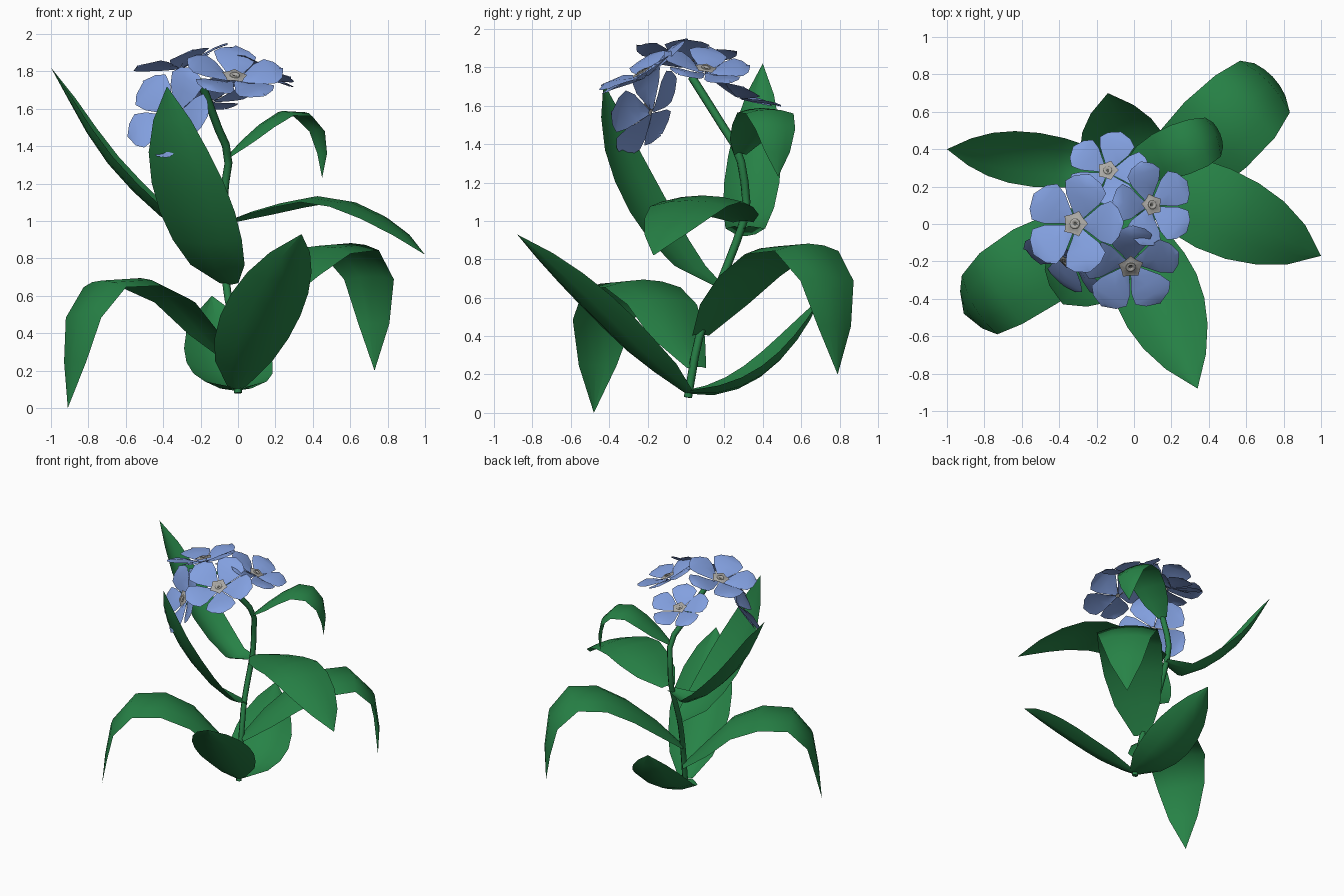
import bpy, math
from mathutils import Vector

if "Cube" in bpy.data.objects:
    bpy.data.objects.remove(bpy.data.objects["Cube"])


def material(name, rgb):
    m = bpy.data.materials.new(name)
    m.diffuse_color = (*rgb, 1)
    m.use_nodes = True
    m.node_tree.nodes["Principled BSDF"].inputs["Base Color"].default_value = m.diffuse_color
    return m


GREEN = material("leaf green", (0.02, 0.225, 0.062))
STEM = material("stem green", (0.02, 0.21, 0.06))
BLUE = material("petal blue", (0.225, 0.35, 0.74))
GREY = material("throat grey", (0.41, 0.40, 0.38))
DARK = material("throat dark", (0.1, 0.1, 0.09))


def mesh_object(name, verts, faces, mats, face_mats=None):
    me = bpy.data.meshes.new(name)
    me.from_pydata(verts, [], faces)
    for m in mats:
        me.materials.append(m)
    for i, p in enumerate(me.polygons):
        p.use_smooth = True
        if face_mats:
            p.material_index = face_mats[i]
    me.update()
    ob = bpy.data.objects.new(name, me)
    bpy.context.collection.objects.link(ob)
    return ob


def spline(points, steps=16):
    """Catmull-Rom curve through the points."""
    p = [Vector(q) for q in points]
    p = [2 * p[0] - p[1]] + p + [2 * p[-1] - p[-2]]
    out = []
    for i in range(1, len(p) - 2):
        a, b, c, d = p[i - 1:i + 3]
        for k in range(steps):
            t = k / steps
            out.append(0.5 * (2 * b + (c - a) * t + (2 * a - 5 * b + 4 * c - d) * t * t
                              + (3 * b - a - 3 * c + d) * t ** 3))
    return out + [p[-2]]


def resample(pts, n):
    """n points evenly spaced by length."""
    run = [0.0]
    for a, b in zip(pts, pts[1:]):
        run.append(run[-1] + (b - a).length)
    out = []
    for k in range(n):
        s = run[-1] * k / (n - 1)
        i = max(j for j in range(len(run)) if run[j] <= s + 1e-6)
        i = min(i, len(pts) - 2)
        out.append(pts[i].lerp(pts[i + 1], (s - run[i]) / (run[i + 1] - run[i])))
    return out


LEAF_WIDTHS = [0.25, 0.72, 0.92, 1.0, 0.96, 0.8, 0.5, 0.0]


def leaf(name, width, points, cup):
    """Blade along a path; positive cup lifts its edges, negative drops them."""
    rows = resample(spline(points), len(LEAF_WIDTHS))
    along = rows[-1] - rows[0]
    side = Vector((-along.y, along.x, 0)).normalized()
    verts, faces = [], []
    cols = (-1, -0.5, 0, 0.5, 1)
    n = len(cols)
    for i, (c, w) in enumerate(zip(rows, LEAF_WIDTHS)):
        tangent = rows[min(i + 1, len(rows) - 1)] - rows[max(i - 1, 0)]
        up = tangent.cross(side).normalized()
        for u in cols:
            verts.append(c + side * (u * w * width / 2) + up * (cup * width * w * u * u))
    for i in range(len(rows) - 1):
        for j in range(n - 1):
            a = i * n + j
            if i == len(rows) - 2:
                faces.append((a + 1, a, a + n))
            else:
                faces.append((a + 1, a, a + n, a + n + 1))
    return mesh_object(name, verts, faces, [GREEN])


# Leaves, from the bottom of the stem to the top
leaf("front_low_leaf", 0.46, [(0, 0, 0.1), (0.08, -0.25, 0.28), (0.18, -0.5, 0.52),
                              (0.27, -0.72, 0.75), (0.34, -0.88, 0.93)], 0.2)
leaf("back_low_leaf", 0.47, [(0, 0.01, 0.1), (-0.02, 0.2, 0.1), (-0.06, 0.42, 0.21),
                             (-0.11, 0.6, 0.41), (-0.14, 0.7, 0.6)], 0.15)
leaf("left_arched_leaf", 0.46, [(-0.01, 0.06, 0.24), (-0.14, -0.02, 0.39), (-0.35, -0.13, 0.62),
                                (-0.62, -0.28, 0.71), (-0.8, -0.41, 0.62), (-0.87, -0.46, 0.4),
                                (-0.91, -0.48, 0.0)], -0.09)
leaf("right_back_arched_leaf", 0.48, [(-0.02, 0.07, 0.41), (0.22, 0.27, 0.7), (0.5, 0.54, 0.9),
                                      (0.68, 0.71, 0.81), (0.74, 0.78, 0.57), (0.73, 0.79, 0.2)], -0.09)
leaf("front_tall_leaf", 0.46, [(-0.05, 0.16, 0.66), (-0.13, -0.02, 0.77), (-0.24, -0.22, 1.05),
                               (-0.34, -0.37, 1.4), (-0.38, -0.43, 1.72)], 0.08)
leaf("left_tall_leaf", 0.29, [(-0.06, 0.29, 0.96), (-0.25, 0.31, 0.92), (-0.5, 0.34, 1.1),
                              (-0.75, 0.37, 1.38), (-1, 0.4, 1.82)], 0.2)
leaf("right_leaf", 0.46, [(-0.05, 0.3, 1.0), (0.22, 0.18, 1.09), (0.5, 0.05, 1.13),
                          (0.8, -0.08, 1.0), (1.0, -0.17, 0.82)], -0.07)
leaf("top_leaf", 0.28, [(-0.05, 0.28, 1.35), (0.12, 0.35, 1.51), (0.28, 0.41, 1.6),
                        (0.41, 0.46, 1.54), (0.46, 0.48, 1.4), (0.45, 0.48, 1.23)], -0.09)

# Stem: a swept tube
curve = bpy.data.curves.new("stem", 'CURVE')
curve.dimensions = '3D'
curve.bevel_depth = 0.022
curve.bevel_resolution = 1
curve.use_fill_caps = True
path = resample(spline([(0, 0.01, 0.08), (-0.02, 0.07, 0.4), (-0.065, 0.18, 0.68), (-0.075, 0.3, 1.0),
                        (-0.075, 0.31, 1.15), (-0.05, 0.275, 1.35), (-0.1, 0.2, 1.48),
                        (-0.2, 0.03, 1.75)]), 18)
sp = curve.splines.new('POLY')
sp.points.add(len(path) - 1)
for q, p in zip(sp.points, path):
    q.co = (*p, 1)
curve.materials.append(STEM)
stem = bpy.data.objects.new("stem", curve)
bpy.context.collection.objects.link(stem)

# Petal outline: distance from centre, half width, height
PETAL = [(0.06, 0.04, -0.02), (0.3, 0.2, 0.04), (0.55, 0.38, 0.12),
         (0.8, 0.46, 0.18), (0.97, 0.3, 0.2), (1.08, 0.02, 0.2)]


def flower(name, centre, normal, radius, phase):
    n = Vector(normal).normalized()
    u = Vector((1, 0, 0))
    u = (u - n * u.dot(n)).normalized()
    v = n.cross(u)
    c = Vector(centre)

    def at(x, y, z):
        return c + (u * x + v * y + n * z) * radius

    verts, faces, fm = [], [], []
    # five petals
    for k in range(5):
        a = math.radians(phase + 72 * k)
        ca, sa = math.cos(a), math.sin(a)
        start = len(verts)
        for d, w, h in PETAL:
            for s in (-1, 0, 1):
                # one edge sits lower so neighbouring petals overlap
                z = h + 0.05 * s * w - 0.04 * abs(s)
                verts.append(at(d * ca - s * w * sa, d * sa + s * w * ca, z))
        for i in range(len(PETAL) - 1):
            for j in range(2):
                b = start + i * 3 + j
                faces.append((b, b + 3, b + 4, b + 1))
                fm.append(0)
    # star-shaped throat, thin raised ring and dark middle
    rings = [(0.28, 0.08), (0.12, 0.08), (0.10, 0.11), (0.06, 0.11), (0.04, 0.07)]
    start = len(verts)
    for r, h in rings:
        for k in range(10):
            a = math.radians(phase + 36 * k)
            rr = r * (0.75 if r > 0.2 and k % 2 else 1)
            verts.append(at(rr * math.cos(a), rr * math.sin(a), h))
    for i in range(len(rings) - 1):
        for k in range(10):
            b, e = start + i * 10 + k, start + i * 10 + (k + 1) % 10
            faces.append((b, e, e + 10, b + 10))
            fm.append(2 if i == 1 else 1)
    faces.append(tuple(range(start + 40, start + 50)))
    fm.append(2)
    return mesh_object(name, verts, faces, [BLUE, GREY, DARK], fm)


# Flower cluster
flower("left_flower", (-0.31, 0.0, 1.83), (-0.26, 0.06, 0.95), 0.255, 0)
flower("back_flower", (-0.14, 0.28, 1.65), (-0.05, 0.4, 0.9), 0.21, 72)
flower("right_flower", (0.09, 0.10, 1.78), (0.38, 0.15, 0.91), 0.22, 36)
flower("front_flower", (-0.02, -0.22, 1.76), (0.12, -0.5, 0.85), 0.25, 90)
flower("low_front_flower", (-0.35, -0.19, 1.57), (-0.55, -0.75, 0.35), 0.25, 54)
